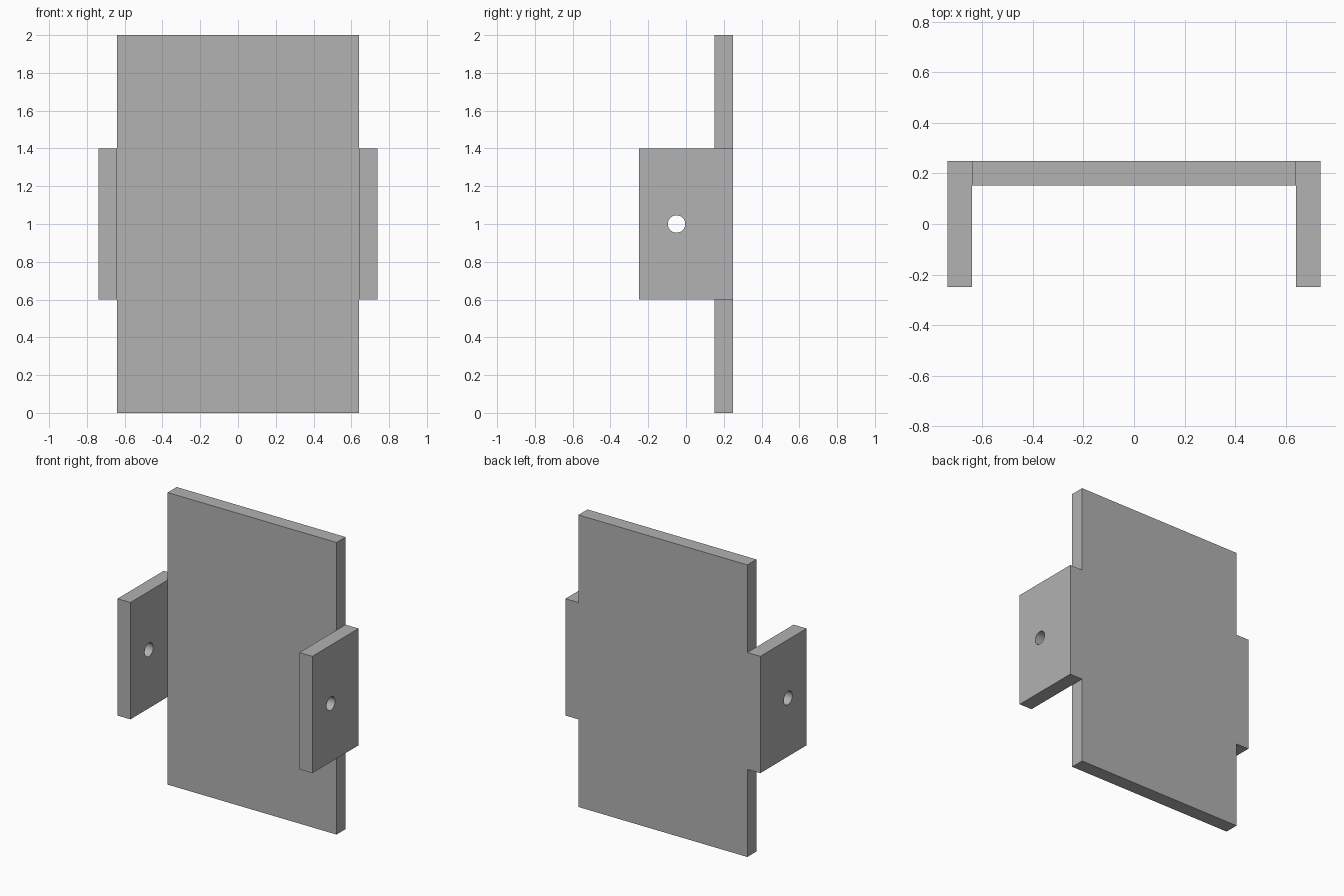
import bpy
from math import pi, radians

if "Cube" in bpy.data.objects:
    bpy.data.objects.remove(bpy.data.objects["Cube"], do_unlink=True)

# Single plain grey
GREY = (0.445, 0.445, 0.445, 1.0)
grey = bpy.data.materials.new("plain_grey")
grey.use_nodes = True
grey.diffuse_color = GREY
grey.node_tree.nodes["Principled BSDF"].inputs["Base Color"].default_value = GREY

HALF_WIDTH, THICKNESS, BACK = 0.64, 0.098, 0.25


def box(name, low, high):
    """Box spanning two opposite corners."""
    centre = [(a + b) / 2 for a, b in zip(low, high)]
    bpy.ops.mesh.primitive_cube_add(size=1, location=centre)
    obj = bpy.context.object
    obj.name = name
    obj.scale = [b - a for a, b in zip(low, high)]
    bpy.ops.object.transform_apply(location=False, rotation=False, scale=True)
    obj.data.materials.append(grey)
    return obj


def drill(obj, y, z, radius):
    """Cut a round hole through obj along x."""
    bpy.ops.mesh.primitive_cylinder_add(
        vertices=48, radius=radius, depth=0.4,
        location=(obj.location.x, y, z), rotation=(0, pi / 2, 0))
    cutter = bpy.context.object
    cutter.hide_render = True
    cutter.data.materials.append(grey)
    cut = obj.modifiers.new("pin_hole", "BOOLEAN")
    cut.operation, cut.solver, cut.object = "DIFFERENCE", "EXACT", cutter
    bpy.ops.object.select_all(action="DESELECT")
    obj.select_set(True)
    bpy.context.view_layer.objects.active = obj
    bpy.ops.object.modifier_apply(modifier=cut.name)
    bpy.data.objects.remove(cutter, do_unlink=True)
    bpy.ops.object.shade_smooth_by_angle(angle=radians(30))


# Tall back plate
box("back_plate", (-HALF_WIDTH, BACK - THICKNESS, 0), (HALF_WIDTH, BACK, 2))

# Drilled side flanges reaching forward
for side, sign in (("left", 1), ("right", -1)):
    inner, outer = sorted((sign * HALF_WIDTH, sign * (HALF_WIDTH + THICKNESS)))
    flange = box(side + "_flange", (inner, -BACK, 0.6), (outer, BACK, 1.4))
    drill(flange, -0.05, 1.0, 0.046)
